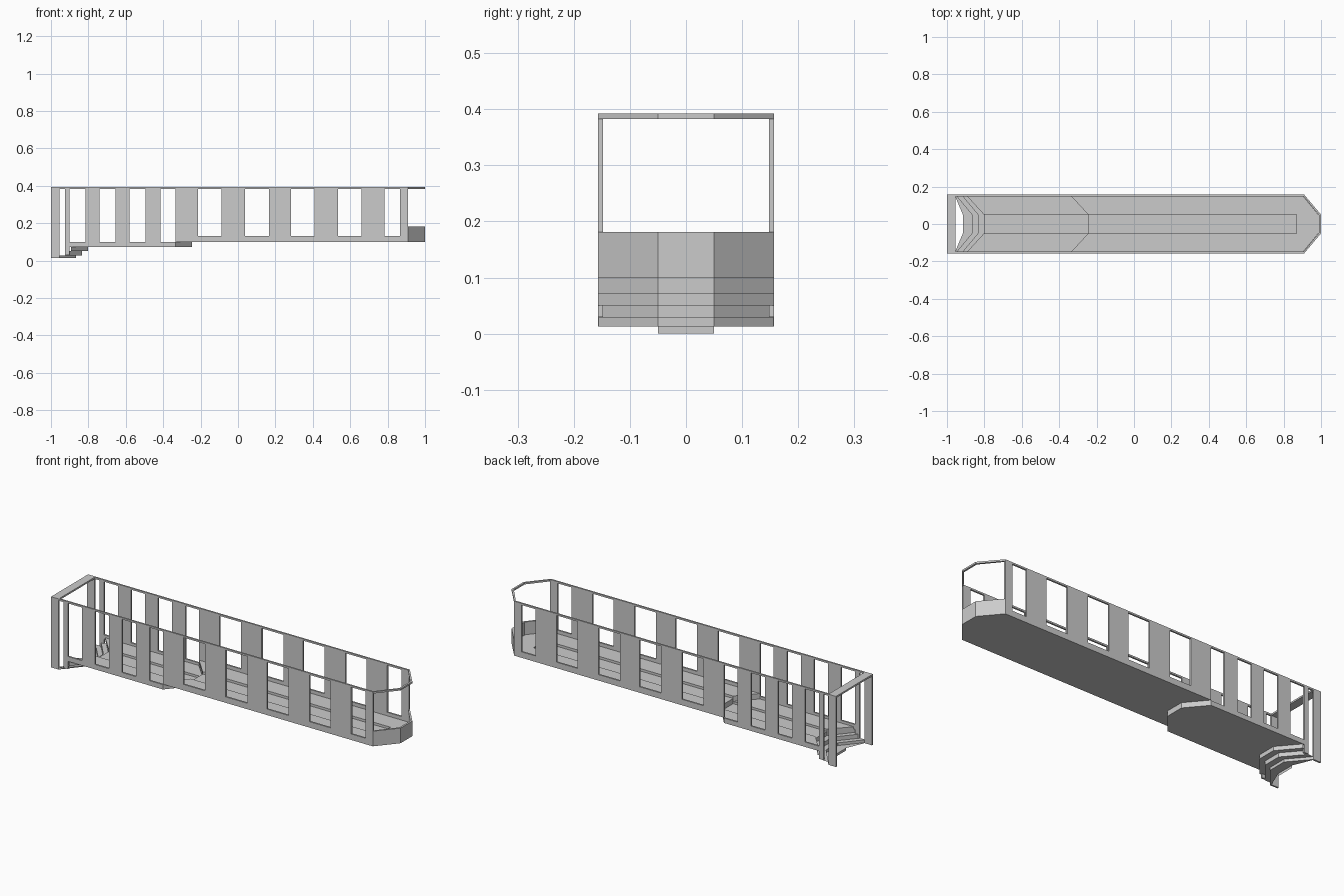
import bpy, bmesh

if "Cube" in bpy.data.objects:
    bpy.data.objects.remove(bpy.data.objects["Cube"])

W, T, C, OFF = 0.157, 0.009, 0.05, 0.09   # half width, wall thickness, aisle half width, chamfer
TOP = 0.392


def make(name, bm):
    bmesh.ops.recalc_face_normals(bm, faces=bm.faces[:])
    me = bpy.data.meshes.new(name)
    bm.to_mesh(me)
    bm.free()
    ob = bpy.data.objects.new(name, me)
    bpy.context.collection.objects.link(ob)
    return ob


def prism(name, pts, z0, z1):
    bm = bmesh.new()
    f = bm.faces.new([bm.verts.new((x, y, z0)) for x, y in pts])
    r = bmesh.ops.extrude_face_region(bm, geom=[f])
    vs = [g for g in r["geom"] if isinstance(g, bmesh.types.BMVert)]
    bmesh.ops.translate(bm, vec=(0, 0, z1 - z0), verts=vs)
    return make(name, bm)


def side_wall(name, s):
    # wall assembled from boxes: posts, sills and the top rail
    bm = bmesh.new()
    def box(x0, x1, z0, z1):
        r = bmesh.ops.create_cube(bm, size=1)
        for v in r["verts"]:
            v.co = ((x0 + x1) / 2 + v.co.x * (x1 - x0),
                    s * (W - T / 2) + v.co.y * T,
                    (z0 + z1) / 2 + v.co.z * (z1 - z0))
    low, high, rail = 0.098, 0.132, 0.383
    box(-1, 0.91, rail, TOP)
    box(-1, -0.955, 0.013, rail)
    box(-0.925, -0.90, 0.03, rail)
    box(-0.90, -0.335, 0.072, low)
    box(-0.335, 0.91, 0.1, high)
    for a, b in ((-0.815, -0.74), (-0.655, -0.58), (-0.495, -0.415)):
        box(a, b, low, rail)
    for a, b in ((-0.335, -0.213), (-0.087, 0.037), (0.165, 0.283),
                 (0.41, 0.535), (0.66, 0.782), (0.866, 0.91)):
        box(a, b, high, rail)
    return make(name, bm)


# stepped floor: stair profile swept over a chamfered cross line
profile = [(-0.915, 0.013), (-0.866, 0.013), (-0.866, 0.028), (-0.834, 0.028),
           (-0.834, 0.05), (-0.802, 0.05), (-0.802, 0.072), (-0.245, 0.072),
           (-0.245, 0.1), (0.998, 0.1)]
bm = bmesh.new()
rows = []
for i, (x, z) in enumerate(profile):
    off = 0.045 if i == 0 else OFF
    rows.append([bm.verts.new(p) for p in
                 ((x - off, -W, z), (x, -C, z), (x, C, z), (x - off, W, z))])
for a, b in zip(rows, rows[1:]):
    for k in range(3):
        bm.faces.new((a[k], a[k + 1], b[k + 1], b[k]))
# lowest riser, aisle width only
a = rows[0]
bm.faces.new((a[1], a[2], bm.verts.new((-0.915, C, 0)), bm.verts.new((-0.915, -C, 0))))
make("stepped_floor", bm)

# walls and raised lower platforms on both sides
I = W - T
for s, side in ((-1, "front"), (1, "back")):
    side_wall(side + "_wall", s)
    prism(side + "_lower_platform",
          [(-0.802, s * C), (-0.245, s * C), (-0.245 - OFF, s * I), (-0.802 - OFF, s * I)],
          0.072, 0.084)

# raised upper platform wrapping the aisle end
half = [(0.87, C), (-0.245, C), (-0.245 - OFF, I), (0.905, I), (0.988, 0.047)]
prism("upper_platform", half + [(x, -y) for x, y in reversed(half)], 0.1, 0.113)

# faceted end parapet and its top rail
arc = [(0.91, W), (1.0, C), (0.99, C - 0.004), (0.91, W - 0.013)]
band = arc[:2] + [(1.0, -C), (0.91, -W), (0.91, -W + 0.013), (0.99, -C + 0.004)] + arc[2:]
prism("end_parapet", band, 0.1, 0.181)
prism("end_top_rail", band, 0.383, TOP)

# entrance header beam
prism("entrance_header", [(-1, -I), (-0.955, -I), (-0.955, I), (-1, I)], 0.383, TOP)
